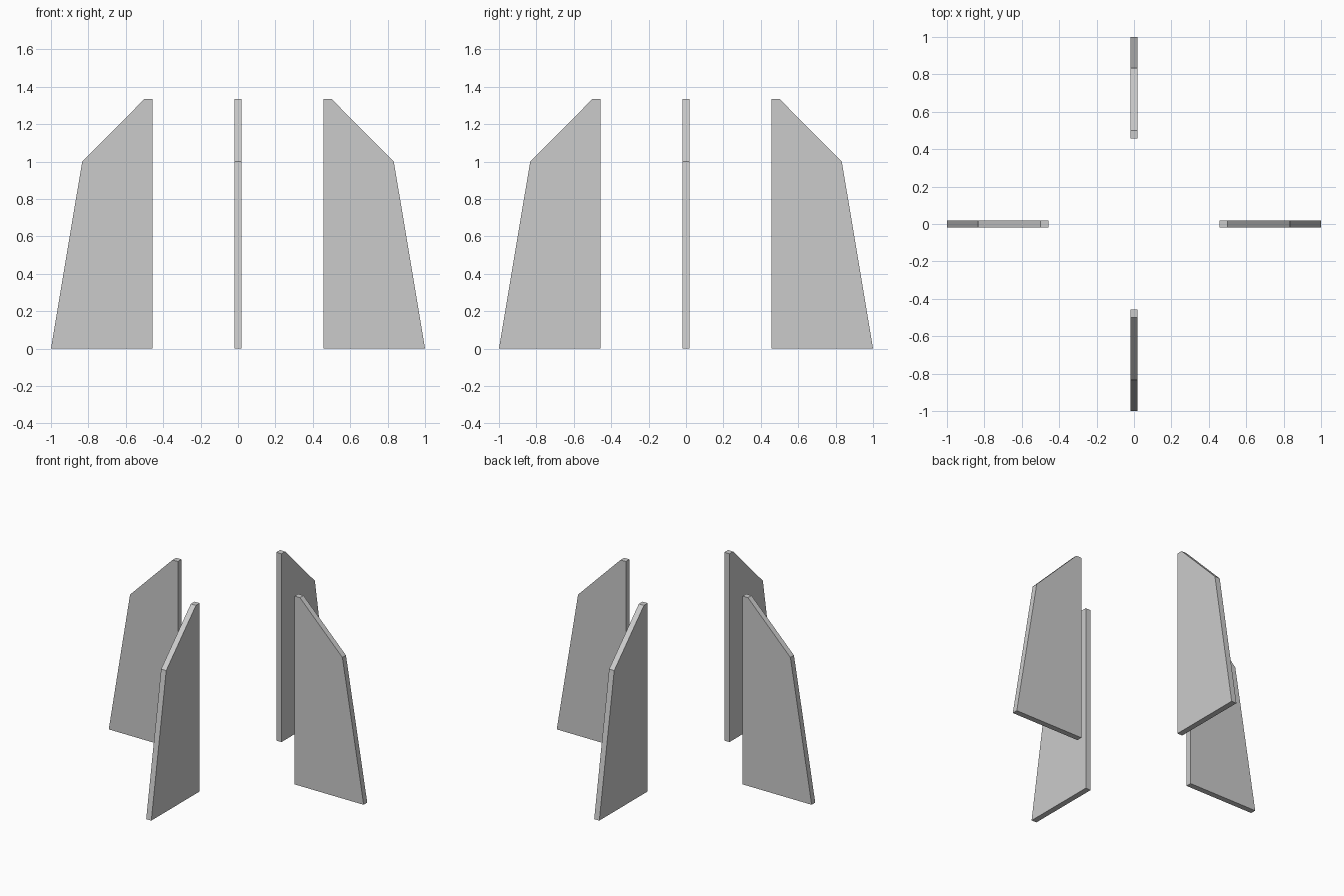
import bpy
import bmesh
from math import pi
from mathutils import Matrix

if "Cube" in bpy.data.objects:
    bpy.data.objects.remove(bpy.data.objects["Cube"])

THICKNESS = 0.04
# Fin outline: distance from the centre axis, height
PROFILE = [(0.458, 0), (1.0, 0), (0.833, 1.0), (0.5, 1.335), (0.458, 1.335)]


def make_fin(name, angle):
    bm = bmesh.new()
    face = bm.faces.new([bm.verts.new((r, -THICKNESS / 2, z)) for r, z in PROFILE])
    # Extrude the outline into a closed slab
    ext = bmesh.ops.extrude_face_region(bm, geom=[face], use_keep_orig=True)
    moved = [v for v in ext["geom"] if isinstance(v, bmesh.types.BMVert)]
    bmesh.ops.translate(bm, verts=moved, vec=(0, THICKNESS, 0))
    bmesh.ops.recalc_face_normals(bm, faces=bm.faces)
    bm.transform(Matrix.Rotation(angle, 4, "Z"))
    mesh = bpy.data.meshes.new(name)
    bm.to_mesh(mesh)
    bm.free()
    bpy.context.collection.objects.link(bpy.data.objects.new(name, mesh))


# Four fins around the vertical axis
for i, side in enumerate(("right", "back", "left", "front")):
    make_fin(side + "_fin", i * pi / 2)
